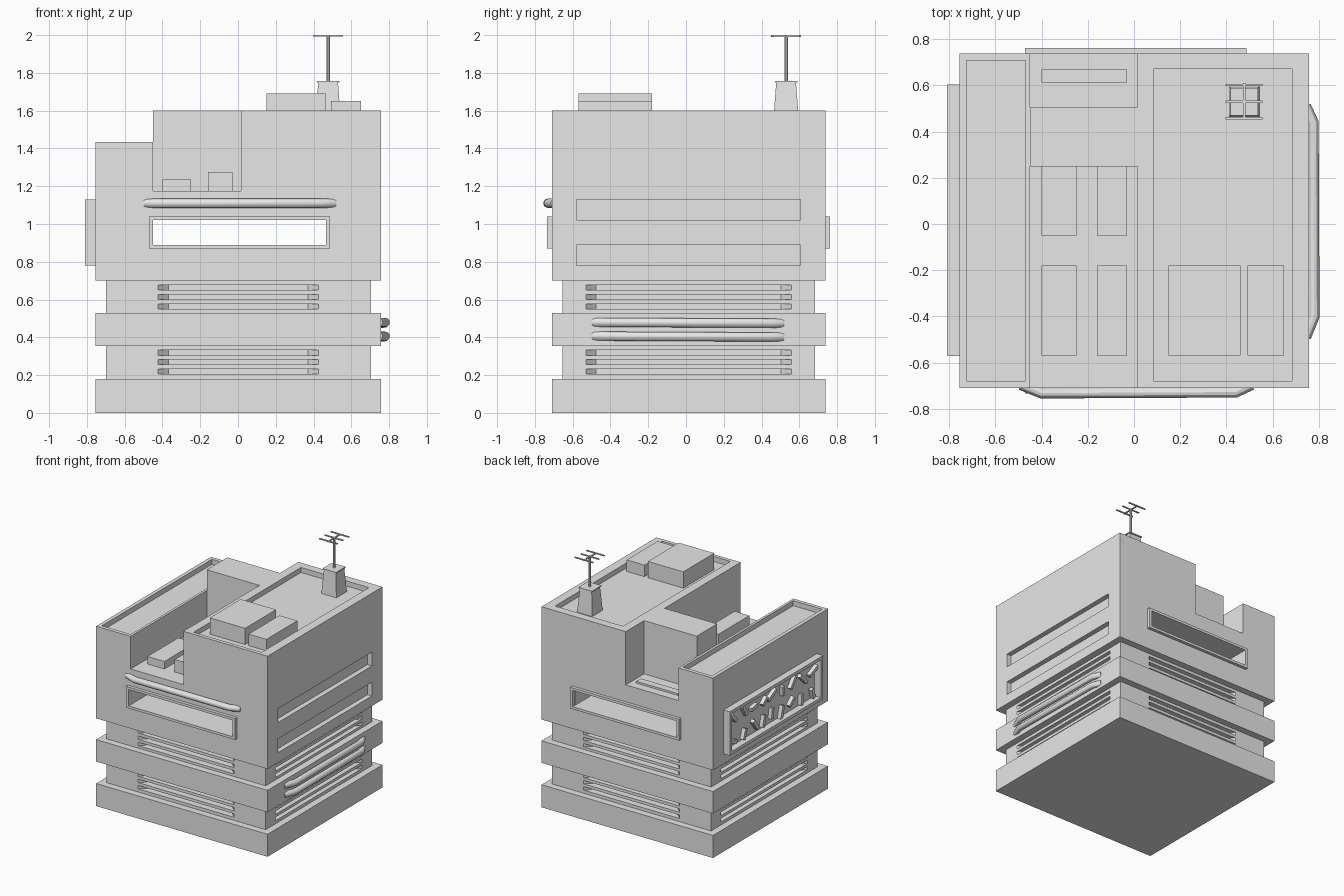
import bpy
import bmesh
import random
from mathutils import Vector, Matrix

cube = bpy.data.objects.get("Cube")
if cube:
    bpy.data.objects.remove(cube, do_unlink=True)

grey = bpy.data.materials.new("concrete_grey")
grey.use_nodes = True
grey.diffuse_color = (0.8, 0.8, 0.8, 1)
grey.node_tree.nodes["Principled BSDF"].inputs["Base Color"].default_value = (0.8, 0.8, 0.8, 1)

W, E, S, N = -0.755, 0.758, -0.71, 0.738   # outer walls
INSET = 0.055


def add_box(bm, x, y, z):
    size = Vector((x[1] - x[0], y[1] - y[0], z[1] - z[0]))
    mid = Vector((sum(x) / 2, sum(y) / 2, sum(z) / 2))
    bmesh.ops.create_cube(bm, size=1, matrix=Matrix.Translation(mid) @ Matrix.Diagonal(size.to_4d()))


def add_prism(bm, base, shift):
    """Closed prism from a polygon moved along a vector."""
    face = bm.faces.new([bm.verts.new(p) for p in base])
    out = bmesh.ops.extrude_face_region(bm, geom=[face])
    bmesh.ops.translate(bm, vec=shift, verts=[v for v in out["geom"] if isinstance(v, bmesh.types.BMVert)])


def finish(name, bm):
    bmesh.ops.recalc_face_normals(bm, faces=bm.faces)
    mesh = bpy.data.meshes.new(name)
    bm.to_mesh(mesh)
    bm.free()
    mesh.materials.append(grey)
    ob = bpy.data.objects.new(name, mesh)
    bpy.context.collection.objects.link(ob)
    return ob


def boxes(name, *items):
    bm = bmesh.new()
    for item in items:
        add_box(bm, *item)
    return finish(name, bm)


def cut(ob, cutter):
    cutter.hide_render = True
    mod = ob.modifiers.new("cut", "BOOLEAN")
    mod.object = cutter
    mod.solver = "EXACT"
    bpy.context.view_layer.objects.active = ob
    bpy.ops.object.modifier_apply(modifier=mod.name)
    bpy.data.objects.remove(cutter, do_unlink=True)


def ring(a, b, ta, tb):
    """Four bars around a rectangle, as pairs of ranges."""
    return [(a, (b[0], b[0] + tb)), (a, (b[1] - tb, b[1])),
            ((a[0], a[0] + ta), (b[0] + tb, b[1] - tb)),
            ((a[1] - ta, a[1]), (b[0] + tb, b[1] - tb))]


# Projecting floor slabs
boxes("base_slab", ((W, E), (S, N), (0, 0.18)))
boxes("middle_slab", ((W, E), (S, N), (0.355, 0.53)))


# Recessed floors with three tapered louvre slots on every side
def louvre_floor(name, z0, z1, slot_z):
    x, y = (W + INSET, E - INSET), (S + INSET, N - INSET)
    floor = boxes(name, (x, y, (z0, z1)))
    mid = Vector((sum(x) / 2, sum(y) / 2, 0))
    bm = bmesh.new()
    for out, reach, half in ((Vector((0, -1, 0)), mid.y - y[0], 0.425), (Vector((0, 1, 0)), y[1] - mid.y, 0.425),
                             (Vector((1, 0, 0)), x[1] - mid.x, 0.545), (Vector((-1, 0, 0)), mid.x - x[0], 0.545)):
        side = Vector((out.y, -out.x, 0))
        for i in range(3):
            origin = mid + out * reach + Vector((0, 0, slot_z + i * 0.05))
            plan = [origin + side * s + out * d for s, d in
                    ((-half, 0.001), (half, 0.001), (half - INSET, -0.05), (INSET - half, -0.05))]
            add_prism(bm, plan, Vector((0, 0, 0.027)))
    cut(floor, finish("louvre_cutter", bm))


louvre_floor("lower_recessed_floor", 0.18, 0.355, 0.205)
louvre_floor("upper_recessed_floor", 0.53, 0.70, 0.55)

# Upper body: stepped profile run from front to back
T0, T1, LOW, MID, TOP = -0.45, 0.015, 1.175, 1.435, 1.6
bm = bmesh.new()
profile = [(W, 0.7), (E, 0.7), (E, TOP), (T1, TOP), (T1, LOW), (T0, LOW), (T0, MID), (W, MID)]
add_prism(bm, [(x, S, z) for x, z in profile], Vector((0, N - S, 0)))
body = finish("upper_body", bm)
cut(body, boxes("opening_cutter",
                ((-0.45, 0.465), (-1, 1), (0.89, 1.02)),               # through window
                ((E - 0.04, 1), (-0.58, 0.605), (0.78, 0.89)),         # side slots
                ((E - 0.04, 1), (-0.58, 0.605), (1.02, 1.13)),
                ((-0.725, -0.47), (-0.68, 0.708), (MID - 0.04, 2)),    # roof trays
                ((0.085, 0.685), (-0.68, 0.672), (TOP - 0.04, 2))))
boxes("middle_tower", ((T0, T1), (0.25, 0.507), (LOW, TOP)))

# Window frames, front and back
for name, y in (("front_window_frame", (S - 0.025, S)), ("back_window_frame", (N, N + 0.025))):
    boxes(name, *[(a, y, b) for a, b in ring((-0.472, 0.488), (0.87, 1.04), 0.022, 0.02)])

# Terrace and roof boxes
for x, top in (((-0.4, -0.25), 1.235), ((-0.16, -0.03), 1.275)):
    for y in ((-0.57, -0.18), (-0.05, 0.25)):
        boxes("terrace_box", (x, y, (LOW, top)))
boxes("back_ledge_strip", ((-0.4, -0.03), (0.612, 0.67), (LOW, LOW + 0.015)))
boxes("large_roof_unit", ((0.15, 0.462), (-0.57, -0.18), (TOP - 0.04, 1.69)))
boxes("small_roof_unit", ((0.492, 0.65), (-0.57, -0.18), (TOP - 0.04, 1.652)))

# Framed side panel with scattered sticks
boxes("side_panel_frame", *[((W - 0.055, W), a, b) for a, b in ring((-0.572, 0.605), (0.78, 1.13), 0.03, 0.025)])
random.seed(4)
bm = bmesh.new()
for i in range(9):
    for z in (0.87, 1.03):
        pos = Vector((W - 0.015, -0.48 + i * 0.122 + random.uniform(-0.02, 0.02), z + random.uniform(-0.025, 0.025)))
        turn = Matrix.Rotation(random.uniform(-1.4, 1.4), 4, "X")
        shape = Matrix.Diagonal((0.03, 0.028, random.uniform(0.07, 0.12), 1))
        bmesh.ops.create_cube(bm, size=1, matrix=Matrix.Translation(pos) @ turn @ shape)
finish("panel_sticks", bm)


# Wall pipes with ends bent into the wall
def pipe(name, points):
    curve = bpy.data.curves.new(name, "CURVE")
    curve.dimensions = "3D"
    curve.bevel_depth = 0.024
    curve.bevel_resolution = 4
    curve.use_fill_caps = True
    spline = curve.splines.new("POLY")
    spline.points.add(len(points) - 1)
    for p, co in zip(spline.points, points):
        p.co = (*co, 1)
    curve.materials.append(grey)
    ob = bpy.data.objects.new(name, curve)
    bpy.context.collection.objects.link(ob)
    bpy.ops.object.select_all(action="DESELECT")
    ob.select_set(True)
    bpy.context.view_layer.objects.active = ob
    bpy.ops.object.convert(target="MESH")
    bpy.ops.object.shade_smooth_by_angle()


run = ((-0.49, -0.015), (-0.4, 0.022), (0.44, 0.018), (0.51, -0.015))
pipe("front_pipe", [(t, S - d, 1.11) for t, d in run])
for z in (0.477, 0.404):
    pipe("side_pipe", [(E + d, t, z - 0.005 * t) for t, d in run])

# Antenna on a tapered foot
AX, AY = 0.477, 0.53
bm = bmesh.new()
bmesh.ops.create_cone(bm, cap_ends=True, segments=4, radius1=0.094, radius2=0.074, depth=0.19,
                      matrix=Matrix.Translation((AX, AY, 1.655)) @ Matrix.Rotation(0.785398, 4, "Z"))
add_box(bm, (AX - 0.06, AX + 0.06), (AY - 0.06, AY + 0.06), (1.75, 1.758))
finish("antenna_foot", bm)
bm = bmesh.new()
bmesh.ops.create_cone(bm, cap_ends=True, segments=8, radius1=0.009, radius2=0.009, depth=0.24,
                      matrix=Matrix.Translation((AX, AY, 1.876)))
finish("antenna_mast", bm)
R = 0.005
boxes("antenna_bars", ((AX - R, AX + R), (AY - 0.08, AY + 0.08), (1.99, 1.998)),
      *[((AX - 0.08, AX + 0.08), (AY + d - R, AY + d + R), (1.992, 2.0)) for d in (-0.072, 0, 0.072)])
